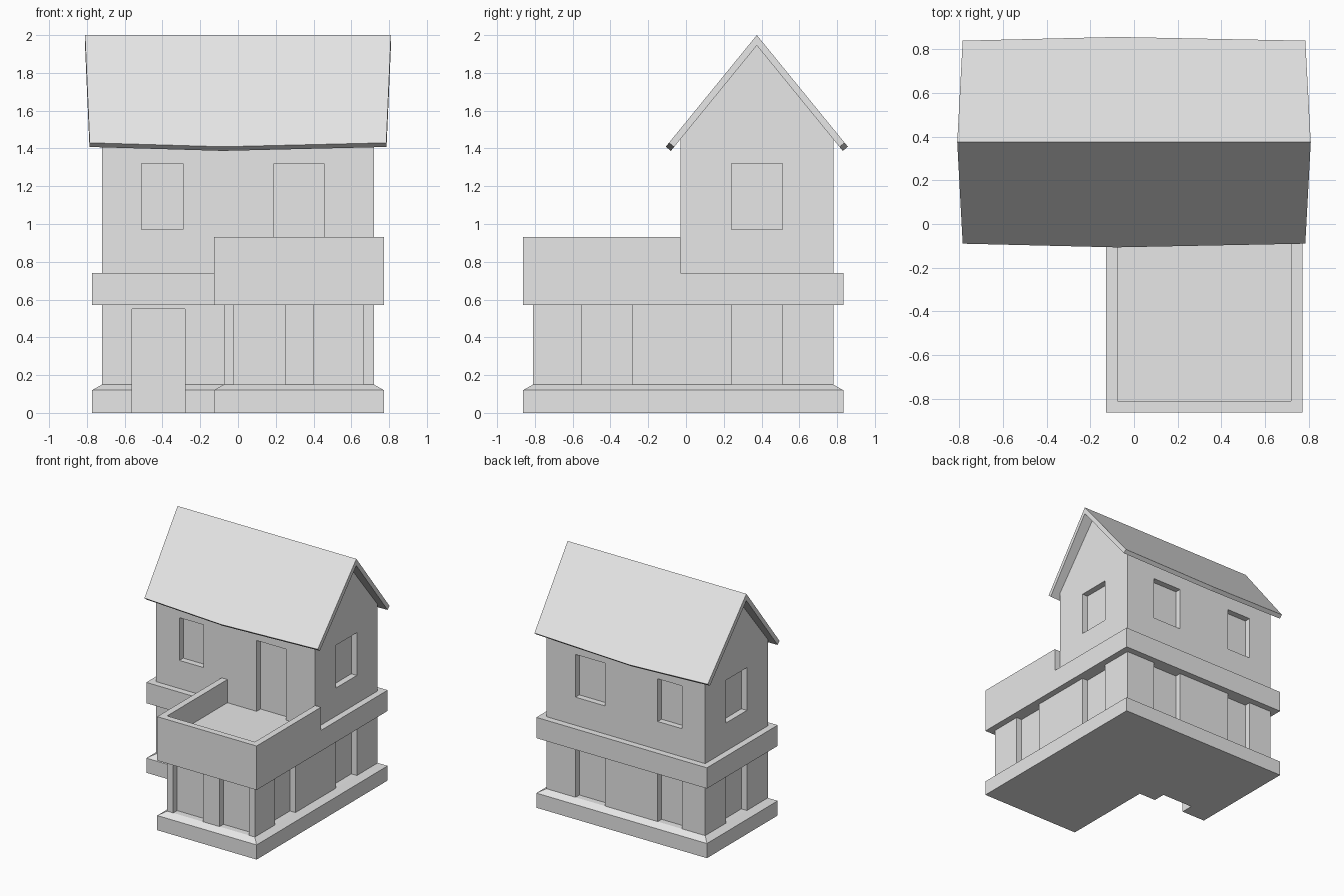
import bpy, bmesh
from mathutils import Vector

if "Cube" in bpy.data.objects:
    bpy.data.objects.remove(bpy.data.objects["Cube"], do_unlink=True)

plaster = bpy.data.materials.new("plain_grey")
plaster.use_nodes = True
GREY = (0.8, 0.8, 0.8, 1)
plaster.diffuse_color = GREY
plaster.node_tree.nodes["Principled BSDF"].inputs["Base Color"].default_value = GREY

# Main block and wing extents
X, WING, FRONT, BACK, WING_FRONT = 0.72, -0.075, -0.03, 0.78, -0.81
LEDGE = 0.053      # overhang of plinth, band and parapet
DEPTH = 0.05       # depth of window and door recesses
RIDGE_Y = (FRONT + BACK) / 2


def finish(bm, name):
    bmesh.ops.recalc_face_normals(bm, faces=bm.faces)
    mesh = bpy.data.meshes.new(name)
    bm.to_mesh(mesh)
    bm.free()
    mesh.materials.append(plaster)
    obj = bpy.data.objects.new(name, mesh)
    bpy.context.collection.objects.link(obj)
    return obj


def loft(name, rings):
    """Join matching closed rings of points and cap both ends."""
    bm = bmesh.new()
    loops = [[bm.verts.new(p) for p in ring] for ring in rings]
    n = len(loops[0])
    for a, b in zip(loops, loops[1:]):
        for i in range(n):
            j = (i + 1) % n
            bm.faces.new((a[i], a[j], b[j], b[i]))
    bm.faces.new(loops[0])
    bm.faces.new(loops[-1])
    return finish(bm, name)


def ring(outline, z):
    return [(x, y, z) for x, y in outline]


def plan(o=0.0):
    """L-shaped floor plan, grown outward by o."""
    return [(-X - o, BACK + o), (-X - o, FRONT - o), (WING - o, FRONT - o),
            (WING - o, WING_FRONT - o), (X + o, WING_FRONT - o), (X + o, BACK + o)]


def cut(obj, boxes):
    """Carve boxes given as (x0, x1, y0, y1, z0, z1) out of an object."""
    bm = bmesh.new()
    for x0, x1, y0, y1, z0, z1 in boxes:
        verts = bmesh.ops.create_cube(bm, size=1)["verts"]
        for v in verts:
            v.co = Vector((x1 if v.co.x > 0 else x0,
                           y1 if v.co.y > 0 else y0,
                           z1 if v.co.z > 0 else z0))
    cutter = finish(bm, "opening_cutter")
    cutter.hide_render = True
    mod = obj.modifiers.new("openings", "BOOLEAN")
    mod.operation, mod.solver, mod.object = "DIFFERENCE", "EXACT", cutter
    deps = bpy.context.evaluated_depsgraph_get()
    carved = bpy.data.meshes.new_from_object(obj.evaluated_get(deps))
    obj.modifiers.clear()
    obj.data = carved
    bpy.data.objects.remove(cutter, do_unlink=True)


def recess_y(x0, x1, wall, inward, z0, z1):
    ys = sorted((wall - 0.2 * inward, wall + DEPTH * inward))
    return (x0, x1, *ys, z0, z1)


def recess_x(y0, y1, wall, inward, z0, z1):
    xs = sorted((wall - 0.2 * inward, wall + DEPTH * inward))
    return (*xs, y0, y1, z0, z1)


# Opening positions along the walls
narrow, wide, side = (-0.51, -0.29), (0.19, 0.455), (0.24, 0.51)
wing_side = (-0.55, -0.285)
wing_bays = [(-0.02, 0.25), (0.40, 0.665)]
low, high = (0.1, 0.6), (0.97, 1.32)
front_door = recess_y(-0.56, -0.28, FRONT, 1, -0.1, 0.55)

# Plinth with sloped top edge
plinth = loft("plinth", [ring(plan(LEDGE), 0), ring(plan(LEDGE), 0.12), ring(plan(), 0.15)])
cut(plinth, [front_door])

# Ground floor walls with full-height bays
ground = loft("ground_floor_walls", [ring(plan(), 0.15), ring(plan(), 0.57)])
cut(ground, [front_door]
    + [recess_y(*bay, WING_FRONT, 1, *low) for bay in wing_bays]
    + [recess_y(*bay, BACK, -1, *low) for bay in (narrow, wide)]
    + [recess_x(*side, s * X, -s, *low) for s in (-1, 1)]
    + [recess_x(*wing_side, X, -1, *low), recess_x(*wing_side, WING, 1, *low)])

# Floor band and terrace deck
loft("floor_band", [ring(plan(LEDGE), 0.57), ring(plan(LEDGE), 0.74)])

# Terrace parapet around three sides of the wing
left, right, lip = WING - LEDGE, X + LEDGE, WING_FRONT - LEDGE
parapet = [(left, FRONT), (left, lip), (right, lip), (right, FRONT),
           (X, FRONT), (X, WING_FRONT), (WING, WING_FRONT), (WING, FRONT)]
loft("terrace_parapet", [ring(parapet, 0.74), ring(parapet, 0.93)])

# Upper floor with gables
gable = [(FRONT, 0.74), (BACK, 0.74), (BACK, 1.452), (RIDGE_Y, 1.948), (FRONT, 1.452)]
upper = loft("upper_floor_walls", [[(x, y, z) for y, z in gable] for x in (-X, X)])
cut(upper, [recess_y(*narrow, FRONT, 1, *high), recess_y(*wide, FRONT, 1, 0.7, 1.32)]
    + [recess_y(*bay, BACK, -1, *high) for bay in (narrow, wide)]
    + [recess_x(*side, s * X, -s, *high) for s in (-1, 1)])

# Roof slab with gently bowed eaves and raked ends
SLOPE = 1.226


def roof_section(side_sign, run):
    top, under = 2.0, 1.945
    eave = top - SLOPE * run
    pts = [(-run, eave), (0, top), (run, eave),
           (run - 0.027, eave - 0.022), (0, under), (0.027 - run, eave - 0.022)]
    out = []
    for y, z in pts:
        x = side_sign * (0.81 - 0.025 * abs(y) / run) if side_sign else -0.08
        out.append((x, RIDGE_Y + y, z))
    return out


loft("roof", [roof_section(-1, 0.465), roof_section(0, 0.482), roof_section(1, 0.465)])
